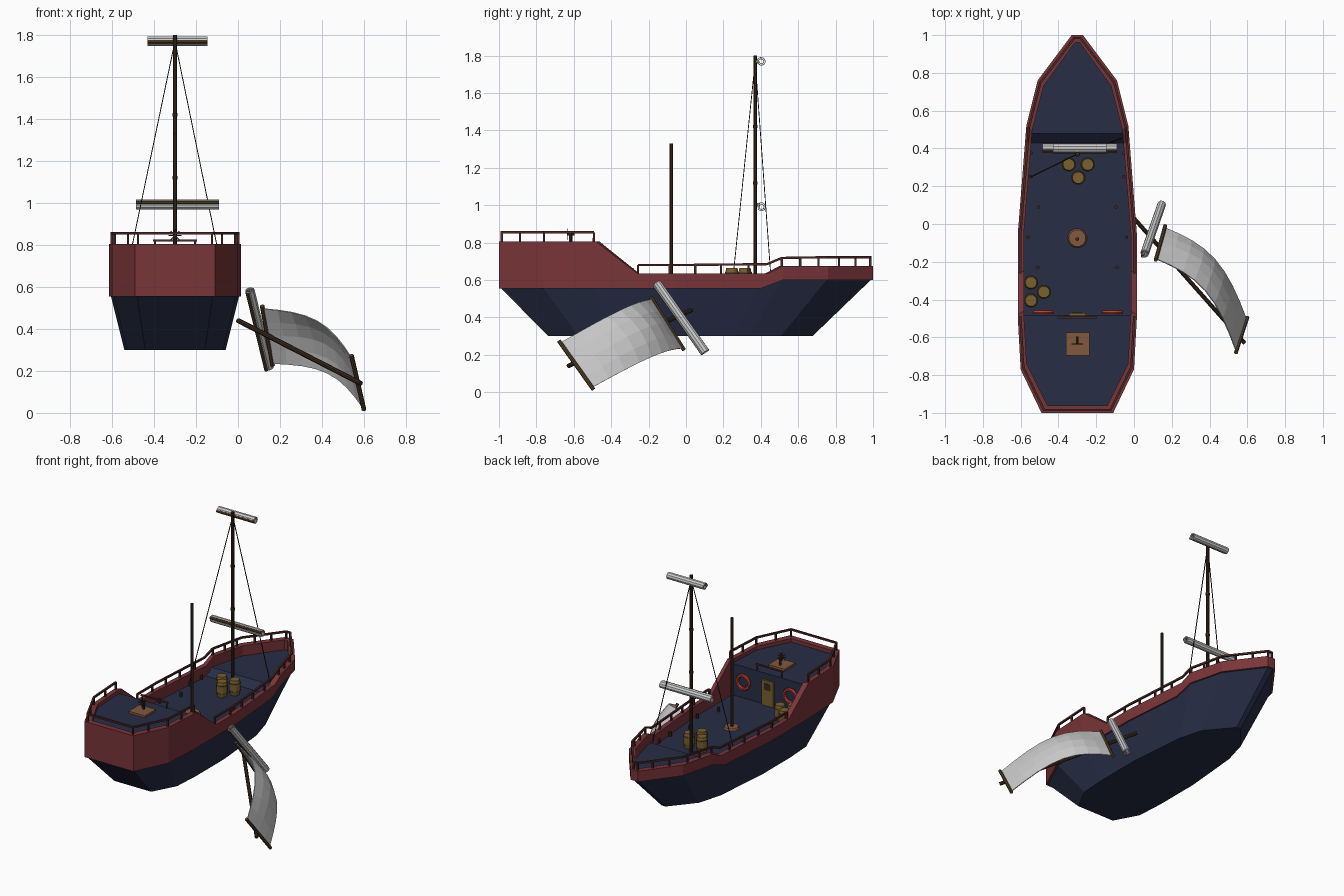
import bpy, bmesh, math
from mathutils import Vector as V

if "Cube" in bpy.data.objects:
    bpy.data.objects.remove(bpy.data.objects["Cube"])

CX = -0.30  # centre line of the ship


def material(name, rgb):
    m = bpy.data.materials.new(name)
    m.diffuse_color = (*rgb, 1)
    m.use_nodes = True
    m.node_tree.nodes["Principled BSDF"].inputs["Base Color"].default_value = m.diffuse_color
    return m


RED = material("red_paint", (.19, .035, .04))
NAVY = material("navy_paint", (.02, .026, .06))
DARK = material("dark_wood", (.04, .023, .013))
RAIL = material("rail_wood", (.07, .022, .018))
SPAR = material("spar_wood", (.10, .06, .022))
OAK = material("oak", (.19, .115, .03))
PLANK = material("plank", (.22, .10, .05))
RING = material("buoy_red", (.55, .05, .03))
ROPE = material("rope", (.02, .015, .012))


def mesh(name, verts, faces, mat=None):
    me = bpy.data.meshes.new(name)
    bm = bmesh.new()
    vs = [bm.verts.new(v) for v in verts]
    for f in faces:
        bm.faces.new([vs[i] for i in f])
    bmesh.ops.recalc_face_normals(bm, faces=bm.faces)
    bm.to_mesh(me)
    bm.free()
    ob = bpy.data.objects.new(name, me)
    bpy.context.collection.objects.link(ob)
    if mat:
        me.materials.append(mat)
    return ob


def frame(a, b):
    d = (V(b) - V(a)).normalized()
    u = d.cross(V((0, 1, 0)) if abs(d.z) > .9 else V((0, 0, 1))).normalized()
    return u, d.cross(u)


def tube(name, rings, mat, n=8):
    """Closed tube through (point, radius) rings."""
    u, w = frame(rings[0][0], rings[-1][0])
    vs, fs = [], []
    for p, r in rings:
        for i in range(n):
            t = 2 * math.pi * (i + .5) / n
            vs.append(V(p) + u * r * math.cos(t) + w * r * math.sin(t))
    for k in range(len(rings) - 1):
        for i in range(n):
            j = (i + 1) % n
            fs.append((k*n + i, k*n + j, k*n + n + j, k*n + n + i))
    fs += [range(n), range(len(vs) - n, len(vs))]
    return mesh(name, vs, fs, mat)


def rod(name, a, b, r, mat, n=8):
    return tube(name, [(a, r), (b, r)], mat, n)


def box(name, lo, hi, mat):
    vs = [(x, y, z) for x in (lo[0], hi[0]) for y in (lo[1], hi[1]) for z in (lo[2], hi[2])]
    return mesh(name, vs, [(0, 1, 3, 2), (4, 5, 7, 6), (0, 1, 5, 4),
                           (2, 3, 7, 6), (0, 2, 6, 4), (1, 3, 7, 5)], mat)


def interp(table, y):
    for (a, p), (b, q) in zip(table, table[1:]):
        if y <= b:
            return p + (q - p) * max(0, y - a) / (b - a)
    return table[-1][1]


# half width, top and bottom of the red bulwark along the ship
WIDTH = [(-1, .19), (-.77, .30), (-.5, .315), (-.05, .315), (.52, .27), (.76, .21), (1, .03)]
TOP = [(-1, .805), (-.48, .805), (-.26, .635), (.44, .635), (.52, .675), (1, .675)]
LOW = [(-1, .555), (.40, .555), (.52, .60), (1, .60)]
STATIONS = [-1, -.77, -.5, -.48, -.26, -.05, .40, .44, .52, .76, 1]
LOOP = [(1, y) for y in STATIONS] + [(-1, y) for y in reversed(STATIONS)]
N = len(LOOP)


def ring(inset, ztable, sx=1, sy=1, y0=0):
    return [V((CX + s * max(.012, interp(WIDTH, y) - inset) * sx,
               y * (1 - inset * 1.2) * sy + y0,
               ztable if isinstance(ztable, float) else interp(ztable, y))) for s, y in LOOP]


def bridge(a, b):
    return [(a*N + i, a*N + (i+1) % N, b*N + (i+1) % N, b*N + i) for i in range(N)]


# hull, flat bottomed
mesh("hull", ring(.01, LOW) + ring(.01, .30, .79, .715, -.03), bridge(0, 1) + [range(N, 2*N)], NAVY)
# bulwark with outer and inner walls
mesh("bulwark", ring(0, LOW) + ring(0, TOP) + ring(.032, TOP) + ring(.032, LOW),
     bridge(0, 1) + bridge(1, 2) + bridge(2, 3) + bridge(3, 0), RED)

# stepped deck including the cabin front wall
deck = [(-.965, .78), (-.77, .78), (-.485, .78), (-.485, .56), (-.05, .56),
        (.43, .56), (.48, .605), (.52, .605), (.76, .605), (.965, .605)]
dv = [(CX + s * max(.01, interp(WIDTH, y) - .025), y, z) for y, z in deck for s in (-1, 1)]
mesh("deck", dv, [(2*i, 2*i+1, 2*i+3, 2*i+2) for i in range(len(deck) - 1)], NAVY)


# railings
def side(s, y, z):
    return V((CX + s * (interp(WIDTH, y) - .014), y * .985, z))


def railing(name, pts, posts):
    for a, b in zip(pts, pts[1:]):
        rod(name + "_bar", a, b, .0085, RAIL, 4)
    for p in posts:
        rod(name + "_post", (p.x, p.y, interp(TOP, p.y) - .01), p, .008, RAIL, 4)


stern = [side(1, y, .855) for y in (-.5, -.77, -1)] + [side(-1, y, .855) for y in (-1, -.77, -.5)]
railing("stern_rail", stern, stern + [side(s, y, .855) for s in (-1, 1) for y in (-.63, -.9)])
for s in (-1, 1):
    railing("side_rail", [side(s, y, z) for y, z in
            ((-.26, .68), (-.05, .68), (.44, .685), (.52, .718), (.76, .722), (1, .722))],
            [side(s, y, .68) for y in (-.26, -.09, .05, .19, .34)] +
            [side(s, y, .72) for y in (.52, .62, .72, .83, .92, 1)])
rod("bow_rail", side(-1, 1, .722), side(1, 1, .722), .0085, RAIL, 4)

# masts
rod("main_mast", (CX, .37, .56), (CX, .37, 1.8), .011, DARK)
rod("broken_mast_stump", (CX, -.08, .56), (CX, -.08, 1.33), .010, DARK)
tube("mast_collar", [((CX, -.075, .56), .052), ((CX, -.075, .572), .045)], PLANK, 12)
for z in (1.12, 1.42):
    rod("mast_band", (CX, .37, z - .008), (CX, .37, z + .008), .014, DARK)

# shrouds
rod("shroud_left", (CX, .37, 1.77), (-.545, .25, .60), .003, ROPE, 4)
rod("shroud_right", (CX, .37, 1.77), (-.06, .455, .60), .003, ROPE, 4)


# rolled up sails, a spiral sheet beside a yard
def rolled(name, a, b, fwd, r=.027):
    a, b, fwd = V(a), V(b), V(fwd).normalized()
    up = (b - a).normalized().cross(fwd)
    vs, fs, n = [], [], 20
    for i in range(n + 1):
        t = i * math.tau / 10
        rr = r * (1 - .55 * i / n)
        o = -fwd * rr * math.cos(t) + up * rr * math.sin(t)
        vs += [a + o, b + o]
        if i:
            fs.append((2*i - 2, 2*i - 1, 2*i + 1, 2*i))
    ob = mesh(name, vs, fs)
    sol = ob.modifiers.new("thickness", "SOLIDIFY")
    sol.thickness = .004
    rod(name + "_yard", a - fwd * (r - .006), b - fwd * (r - .006), .010, SPAR)


rolled("upper_rolled_sail", (-.43, .403, 1.767), (-.145, .403, 1.767), (0, 1, 0))
rolled("lower_rolled_sail", (-.485, .403, .99), (-.09, .403, .99), (0, 1, -.8))
rolled("fallen_rolled_sail", (.055, -.155, .585), (.145, .105, .215), (.05, .08, .06))

# fallen mast with the open sail
rod("fallen_mast", (.0, .03, .44), (.585, -.63, .14), .012, DARK)
A0, A1 = V((.115, -.19, .51)), V((.165, -.01, .225))
B0, B1 = V((.54, -.68, .275)), V((.60, -.495, .015))
rod("open_sail_top_yard", A0, A1, .011, SPAR)
rod("open_sail_bottom_yard", B0, B1, .011, SPAR)
bulge, nu, nv = V((.055, .085, .065)), 8, 4
sv = []
for i in range(nu + 1):
    for j in range(nv + 1):
        u, v = i / nu, .04 + .92 * j / nv
        p = A0.lerp(A1, v).lerp(B0.lerp(B1, v), u)
        sv.append(p + bulge * math.sin(math.pi * u) * (.85 + .3 * math.sin(math.pi * v)))
k = nv + 1
sail = mesh("open_sail", sv, [(i*k + j, i*k + j + 1, i*k + k + j + 1, i*k + k + j)
                              for i in range(nu) for j in range(nv)])
sail.modifiers.new("thickness", "SOLIDIFY").thickness = .005

# barrels with hoops
for x, y in ((-.345, .315), (-.245, .315), (-.295, .245), (-.545, -.31), (-.477, -.36), (-.545, -.405)):
    tube("barrel", [((x, y, .56), .031), ((x, y, .59), .037), ((x, y, .635), .037), ((x, y, .664), .031)], OAK, 12)
    for z in (.583, .636):
        rod("barrel_hoop", (x, y, z), (x, y, z + .008), .0385, SPAR, 12)

# cabin door, beam and life rings
box("cabin_door", (-.345, -.487, .56), (-.255, -.472, .735), OAK)
box("door_window", (-.325, -.475, .67), (-.275, -.469, .715), DARK)
rod("cabin_beam", (-.405, -.495, .82), (-.195, -.495, .82), .007, RAIL, 4)
for x in (-.395, -.205):
    rod("beam_post", (x, -.495, .775), (x, -.495, .82), .006, RAIL, 4)
for x in (-.48, -.115):
    bpy.ops.mesh.primitive_torus_add(location=(x, -.468, .68), rotation=(math.pi / 2, 0, 0), major_radius=.046,
                                     minor_radius=.011, major_segments=16, minor_segments=6)
    ob = bpy.context.object
    ob.name = "life_ring"
    ob.data.materials.append(RING)

# helm
box("helm_platform", (-.36, -.695, .775), (-.235, -.575, .795), PLANK)
rod("helm_post", (CX, -.615, .79), (CX, -.615, .85), .008, DARK, 6)
rod("helm_hub", (CX, -.635, .845), (CX, -.595, .845), .007, DARK, 6)
for i in range(4):
    t = i * math.pi / 4
    o = V((math.cos(t), 0, math.sin(t))) * .03
    rod("wheel_spoke", V((CX, -.635, .845)) - o, V((CX, -.635, .845)) + o, .003, DARK, 4)

# deck pegs
for y, a in ((.375, .247), (.25, .247), (.09, .205), (-.07, .26), (-.23, .21)):
    for s in (-1, 1):
        rod("deck_peg", (CX + s * a, y, .555), (CX + s * a, y, .59), .010, DARK, 6)
